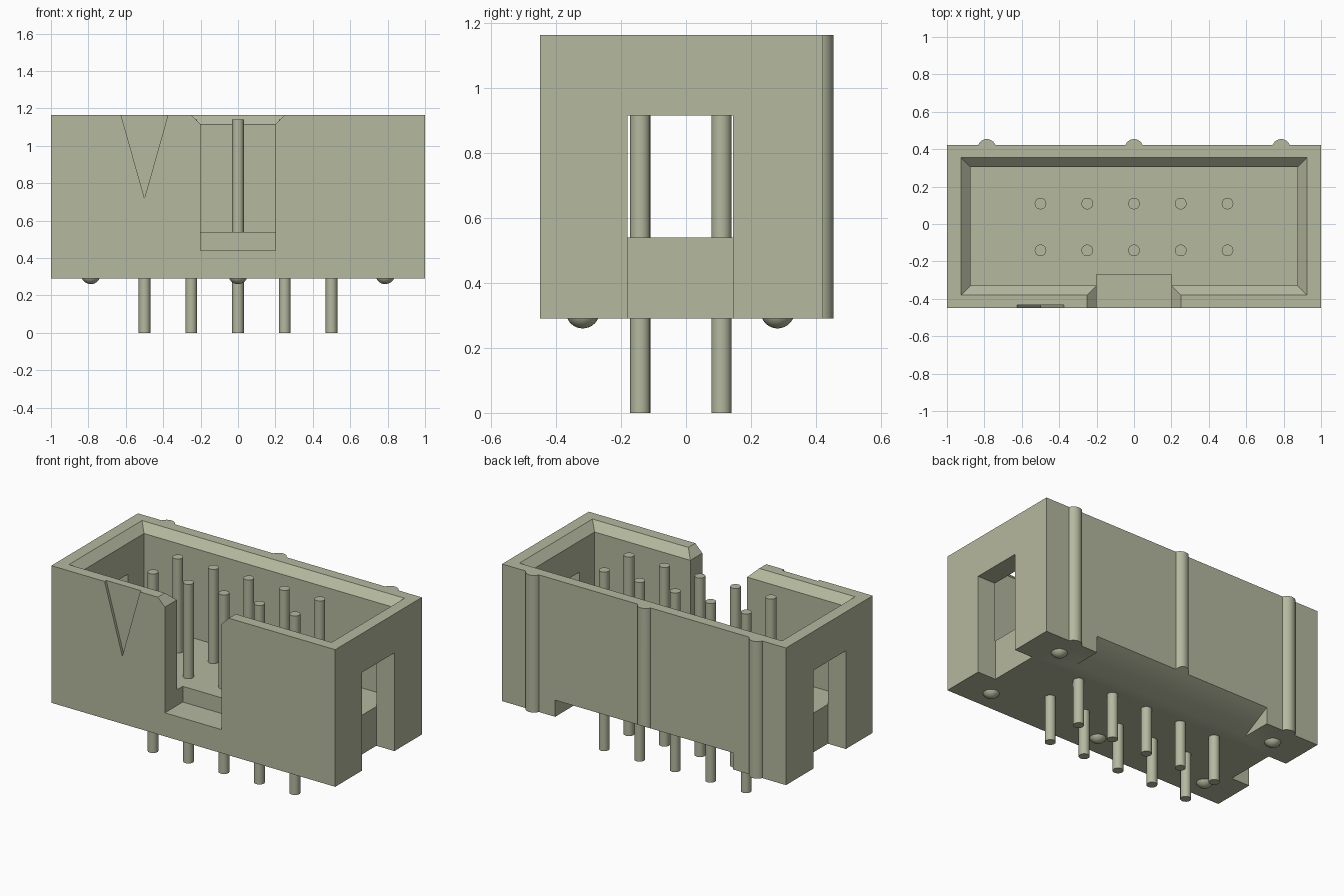
import bpy, bmesh, math

cube = bpy.data.objects.get("Cube")
if cube:
    bpy.data.objects.remove(cube, do_unlink=True)

# One warm grey-green plastic for everything
mat = bpy.data.materials.new("warm grey plastic")
COL = (0.46, 0.48, 0.345, 1.0)
mat.diffuse_color = COL
mat.use_nodes = True
mat.node_tree.nodes["Principled BSDF"].inputs["Base Color"].default_value = COL

BOTTOM, TOP, FLOOR = 0.29, 1.163, 0.54
FRONT, BACK = -0.45, 0.422
RIB_X = (-0.787, 0.0, 0.787)


def loft(name, rings):
    """Closed solid through a list of matching point rings."""
    bm = bmesh.new()
    loops = [[bm.verts.new(p) for p in ring] for ring in rings]
    n = len(loops[0])
    for a, b in zip(loops, loops[1:]):
        for i in range(n):
            j = (i + 1) % n
            bm.faces.new((a[i], a[j], b[j], b[i]))
    bm.faces.new(loops[0][::-1])
    bm.faces.new(loops[-1])
    bmesh.ops.recalc_face_normals(bm, faces=bm.faces)
    mesh = bpy.data.meshes.new(name)
    bm.to_mesh(mesh)
    bm.free()
    obj = bpy.data.objects.new(name, mesh)
    bpy.context.collection.objects.link(obj)
    mesh.materials.append(mat)
    return obj


def rect(x0, x1, y0, y1, z):
    return [(x0, y0, z), (x1, y0, z), (x1, y1, z), (x0, y1, z)]


def box(name, x0, x1, y0, y1, z0, z1):
    return loft(name, [rect(x0, x1, y0, y1, z0), rect(x0, x1, y0, y1, z1)])


def rod(name, x, y, r, z0, z1, sides=24):
    angles = [2 * math.pi * i / sides for i in range(sides)]
    return loft(name, [[(x + r * math.cos(a), y + r * math.sin(a), z) for a in angles]
                       for z in (z0, z1)])


def prism_xz(name, pts, y0, y1):
    return loft(name, [[(x, y, z) for x, z in pts] for y in (y0, y1)])


def select(obj):
    bpy.ops.object.select_all(action='DESELECT')
    obj.select_set(True)
    bpy.context.view_layer.objects.active = obj


def boolean(target, tool, operation='DIFFERENCE'):
    select(target)
    mod = target.modifiers.new("cut", 'BOOLEAN')
    mod.operation, mod.solver, mod.object = operation, 'EXACT', tool
    bpy.ops.object.modifier_apply(modifier=mod.name)
    bpy.data.objects.remove(tool, do_unlink=True)


def smooth(obj):
    select(obj)
    bpy.ops.object.shade_smooth_by_angle(angle=math.radians(30))


# Housing block with rounded ribs down the back
housing = box("housing", -1, 1, FRONT, BACK, BOTTOM, TOP)
for x in RIB_X:
    boolean(housing, rod("rib", x, 0.405, 0.049, BOTTOM, TOP, 32), 'UNION')

# Cavity with a chamfered mouth
boolean(housing, loft("cavity", [
    rect(-0.875, 0.875, -0.33, 0.305, FLOOR),
    rect(-0.875, 0.875, -0.33, 0.305, TOP - 0.05),
    rect(-0.925, 0.925, -0.38, 0.355, TOP),
    rect(-0.975, 0.975, -0.43, 0.405, TOP + 0.05)]))

# Keying notch in the front wall, flared at the top
boolean(housing, prism_xz("notch", [
    (-0.2, 0.44), (0.2, 0.44), (0.2, TOP - 0.05), (0.3, TOP + 0.05),
    (-0.3, TOP + 0.05), (-0.2, TOP - 0.05)], -0.6, -0.27))

# Shallow triangular marker for the first pin
slope = 0.125 / (TOP - 0.72)
w = 0.125 + slope * 0.1
boolean(housing, prism_xz("marker", [
    (-0.5, 0.72), (-0.5 + w, TOP + 0.1), (-0.5 - w, TOP + 0.1)], -0.6, -0.433))

# Slots through both end walls, open at the bottom
for s in (-1, 1):
    x0, x1 = sorted((s * 0.873, s * 1.2))
    boolean(housing, box("slot", x0, x1, -0.18, 0.145, 0.1, 0.915))

# Sloped relief under the back edge
profile = [(0.23, BOTTOM), (0.52, BOTTOM + 0.16), (0.52, 0.1), (0.23, 0.1)]
boolean(housing, loft("relief", [[(x, y, z) for y, z in profile]
                                 for x in (-0.626, 0.626)]))
smooth(housing)

# Two rows of contact pins
for row, y in (("front", -0.141), ("back", 0.109)):
    for i in range(5):
        smooth(rod(f"{row}_pin_{i + 1}", -0.5 + 0.25 * i, y, 0.031, 0, 1.14))

# Standoff bumps under the housing
for x, y in [(x, -0.318) for x in RIB_X] + [(RIB_X[0], 0.282), (RIB_X[2], 0.282)]:
    bpy.ops.mesh.primitive_uv_sphere_add(segments=24, ring_count=16, radius=0.052,
                                         location=(x, y, 0.312))
    bump = bpy.context.object
    bump.name = "standoff_bump"
    bump.data.materials.append(mat)
    smooth(bump)
